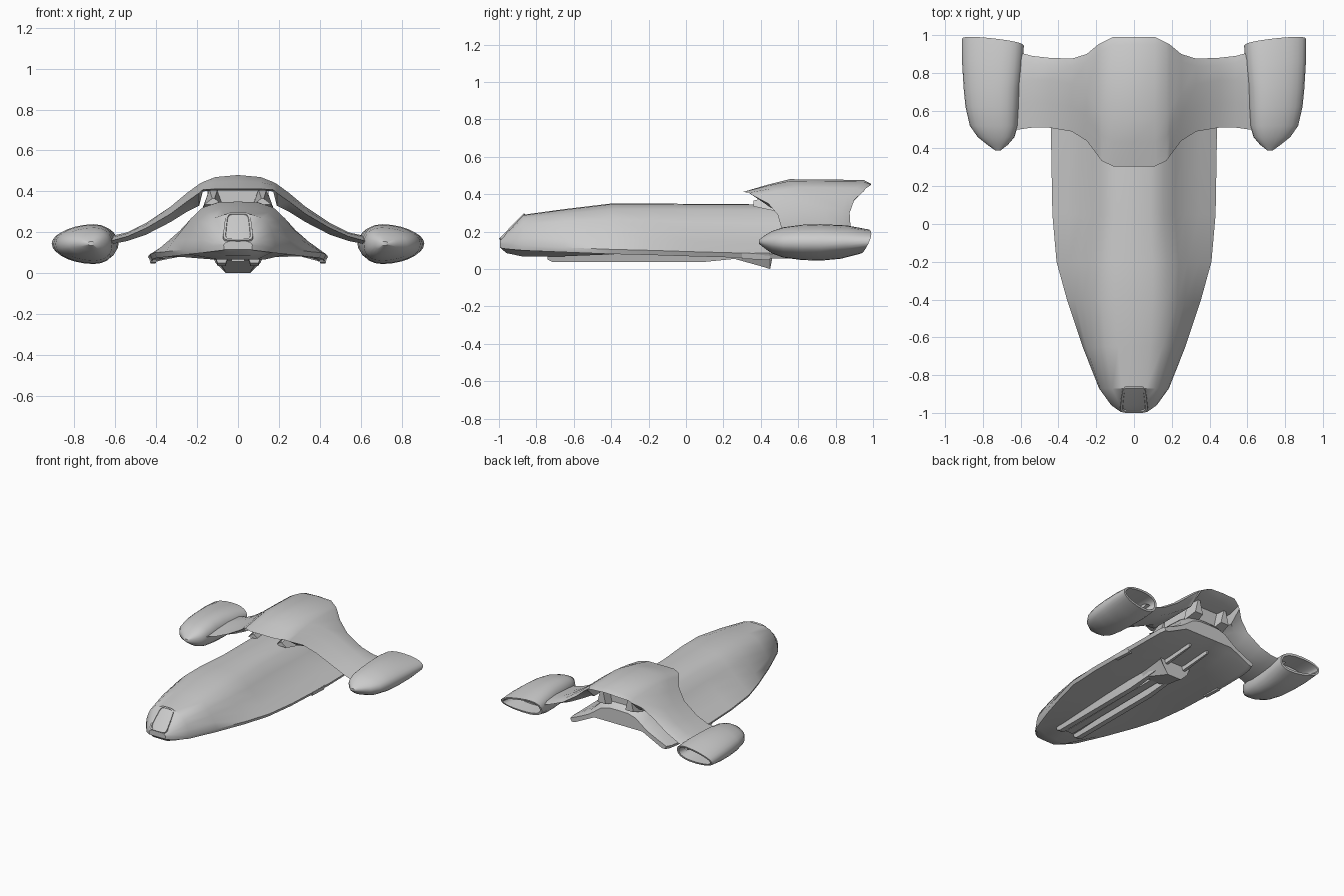
import bpy, bmesh
from math import sin, cos, pi, radians, copysign
from mathutils import Vector


def loft(name, rings, angle=35):
    """Skin closed rings of equal length and cap both ends."""
    bm = bmesh.new()
    loops = [[bm.verts.new(p) for p in r] for r in rings]
    n = len(loops[0])
    for a, b in zip(loops, loops[1:]):
        for i in range(n):
            j = (i + 1) % n
            bm.faces.new((a[i], a[j], b[j], b[i]))
    bm.faces.new(loops[0])
    bm.faces.new(loops[-1])
    bmesh.ops.recalc_face_normals(bm, faces=bm.faces)
    me = bpy.data.meshes.new(name)
    bm.to_mesh(me)
    bm.free()
    ob = bpy.data.objects.new(name, me)
    bpy.context.collection.objects.link(ob)
    bpy.ops.object.select_all(action='DESELECT')
    ob.select_set(True)
    bpy.context.view_layer.objects.active = ob
    bpy.ops.object.shade_smooth_by_angle(angle=radians(angle))
    return ob


def bar(name, stations):
    """Trapezoid bar along y; station = y, centre x, top half width, bottom half width, top z, bottom z."""
    return loft(name, [[(c - t, y, zt), (c + t, y, zt), (c + b, y, zb), (c - b, y, zb)]
                       for y, c, t, b, zt, zb in stations], 20)


def superellipse(n, e):
    for i in range(n):
        c, s = cos(2 * pi * i / n), sin(2 * pi * i / n)
        yield copysign(abs(c) ** (2 / e), c), copysign(abs(s) ** (2 / e), s)


# hull: flared section aft, rounder section at the nose
FLARE = [(0, 1), (.2, .99), (.36, .88), (.5, .62), (.62, .42), (.8, .21), (1, 0)]
ROUND = [(0, 1), (.35, .98), (.62, .88), (.8, .7), (.9, .48), (.97, .24), (1, 0)]
HULL = [  # y, half width, top, edge, underside, roundness
    (-.995, .07, .158, .138, .115, 1),
    (-.96, .12, .2, .132, .085, 1),
    (-.87, .185, .29, .124, .066, 1),
    (-.65, .272, .32, .115, .068, .75),
    (-.4, .355, .35, .105, .078, .5),
    (-.2, .41, .35, .1, .088, .25),
    (.05, .432, .348, .092, .095, 0),
    (.5, .44, .345, .08, .105, 0),
    (.7, .437, .335, .08, .125, 0),
    (.79, .43, .31, .085, .14, 0),
    (.835, .415, .26, .09, .15, 0),
]
rings = []
for y, w, top, edge, under, t in HULL:
    half = []
    for (u0, v0), (u1, v1) in zip(FLARE, ROUND):
        half.append((w * (u0 + (u1 - u0) * t), y, edge + (top - edge) * (v0 + (v1 - v0) * t)))
    half += [(w * .97, y, edge - .025), (w * .9, y, edge - .022), (w * .5, y, under), (0, y, under)]
    rings.append(half + [(-x, yy, z) for x, yy, z in reversed(half[1:-1])])
loft("hull", rings)

# windscreen: rounded frame with recessed pane lying on the nose slope
origin, along = Vector((0, -.93, .226)), Vector((0, .7, .714))
normal = Vector((0, -.714, .7))
rings = []
for s, d in ((1.05, -.03), (1, .005), (.84, .005), (.8, -.003)):
    rings.append([origin + Vector((u * .068 * s * (1 - .12 * v), 0, 0)) + along * (v * (.095 - .06 * (1 - s)))
                  + normal * d for u, v in superellipse(24, 6)])
loft("windscreen", rings, 25)

# roll-bar wing arching over the hull
WING = [  # x, front y, rear y, front z, top z, rear z, underside z
    (0, .305, .99, .412, .48, .455, .405),
    (.11, .305, .99, .412, .47, .45, .405),
    (.172, .335, .96, .408, .446, .43, .4),
    (.19, .36, .95, .392, .436, .415, .33),
    (.25, .44, .9, .35, .392, .37, .3),
    (.33, .49, .875, .29, .325, .3, .25),
    (.45, .51, .88, .22, .245, .22, .188),
    (.54, .51, .89, .18, .2, .185, .158),
    (.65, .495, .92, .15, .175, .155, .135),
]
rings = []
for side, rows in ((-1, WING[:0:-1]), (1, WING)):
    for x, yf, yr, zf, zt, zr, zb in rows:
        x *= side
        rings.append([(x, yf, zf), (x, yf + .13, (zf + zt) / 2 + .004), (x, yf + .25, zt),
                      (x, yr - .04, zt - .004), (x, yr, zr), (x, yr - .09, zb), (x, yf + .09, zb)])
loft("wing", rings)

# central pylon between hull and wing
bar("wing_pylon", [(.5, 0, .15, .15, .415, .3), (.8, 0, .14, .14, .415, .28)])

POD = [  # y, centre x, centre z, half width, half height
    (.39, .72, .145, .015, .01),
    (.42, .722, .145, .055, .033),
    (.46, .73, .143, .097, .058),
    (.52, .742, .142, .127, .078),
    (.62, .75, .142, .142, .091),
    (.72, .752, .142, .15, .094),
    (.85, .75, .144, .16, .086),
    (.97, .747, .147, .164, .062),
    (.97, .747, .147, .148, .048),
    (.84, .747, .147, .13, .04),
]
for side, label in ((-1, "left"), (1, "right")):
    # engine pod with hollow exhaust
    rings = []
    for y, cx, cz, rx, rz in POD:
        k = max(0, (y - .72) / .25)
        rings.append([(side * (cx + rx * u), y + k * (.018 * u + .02 * v * (rz / .06) - .008),
                       cz + rz * v * (1 - .22 * u)) for u, v in superellipse(24, 2.3)])
    loft(label + "_engine_pod", rings, 40)

    # wedge brackets under the wing, front and rear
    bar(label + "_front_bracket", [(.36, side * .12, .006, .045, .365, .335),
                                   (.52, side * .12, .02, .06, .41, .3)])
    bar(label + "_rear_bracket", [(.76, side * .12, .02, .05, .41, .27),
                                  (.87, side * .12, .01, .035, .405, .3)])

    # belly rails
    bar(label + "_belly_rail", [(-.74, side * .08, .04, .02, .1, .05),
                                (-.71, side * .08, .04, .02, .1, .036),
                                (.08, side * .08, .04, .02, .12, .036),
                                (.28, side * .08, .03, .015, .13, .056),
                                (.72, side * .08, .012, .006, .15, .1)])

    # landing pads on the hull edges
    bar(label + "_landing_pad", [(.3, side * .415, .022, .015, .085, .055),
                                 (.45, side * .415, .022, .012, .085, .047)])

# belly spine and ventral fin
bar("belly_spine", [(-.72, 0, .045, .03, .1, .058), (.3, 0, .045, .03, .12, .065)])
bar("ventral_fin", [(.22, 0, .12, .1, .12, .065), (.4, 0, .14, .065, .13, .015),
                    (.45, 0, .145, .06, .13, 0), (.46, 0, .145, .11, .13, .05)])
